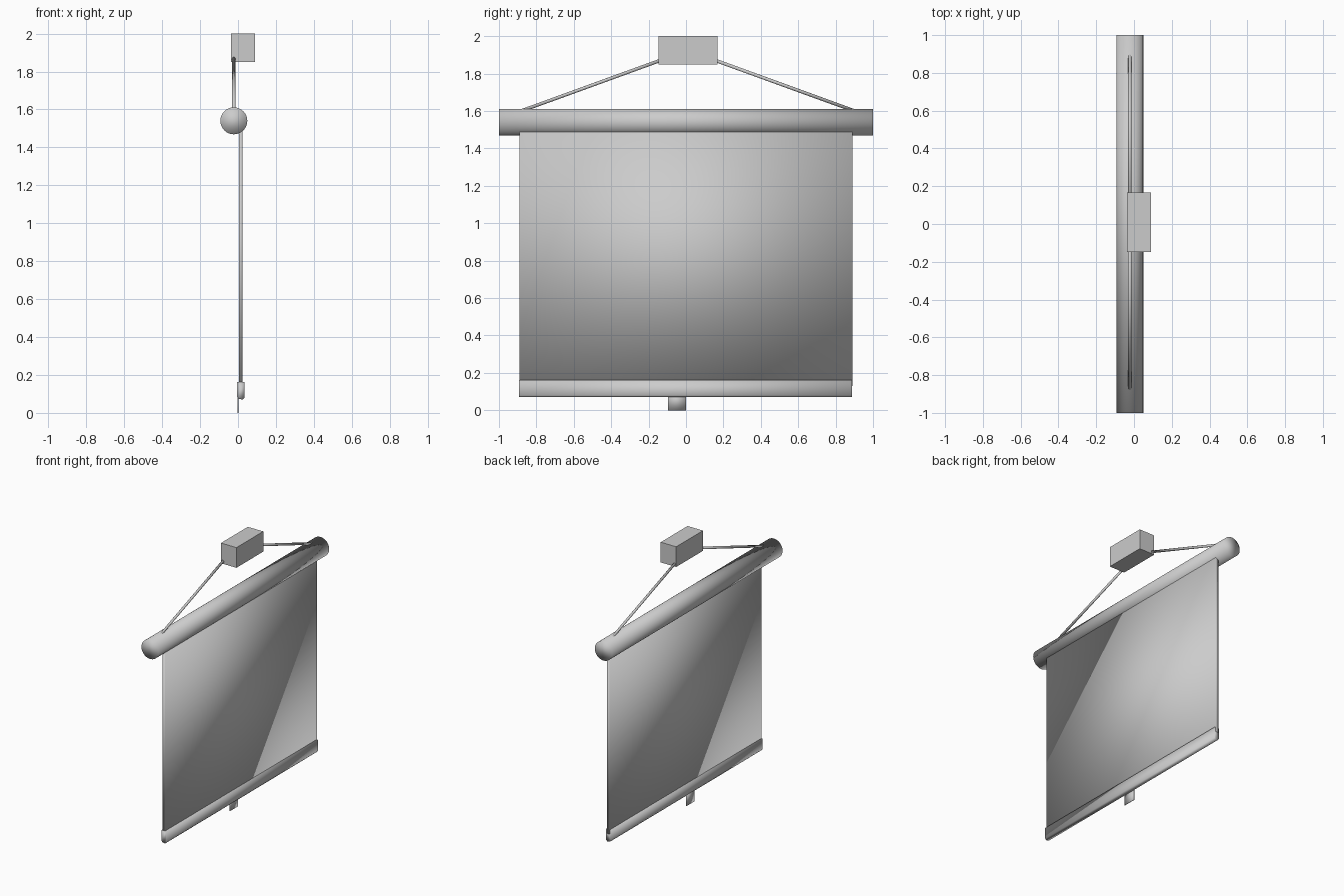
import bpy, bmesh
from mathutils import Vector

if "Cube" in bpy.data.objects:
    bpy.data.objects.remove(bpy.data.objects["Cube"])


def finish(name, bm, smooth):
    bmesh.ops.recalc_face_normals(bm, faces=bm.faces)
    for f in bm.faces:
        f.smooth = smooth
    me = bpy.data.meshes.new(name)
    bm.to_mesh(me)
    bm.free()
    ob = bpy.data.objects.new(name, me)
    bpy.context.collection.objects.link(ob)
    return ob


def box(name, lo, hi, smooth=False):
    bm = bmesh.new()
    bmesh.ops.create_cube(bm, size=1)
    lo, hi = Vector(lo), Vector(hi)
    for v in bm.verts:
        v.co = (lo + hi) / 2 + v.co * (hi - lo)
    return finish(name, bm, smooth)


def rod(name, a, b, radius, sides, smooth=True):
    a, b = Vector(a), Vector(b)
    bm = bmesh.new()
    bmesh.ops.create_cone(bm, cap_ends=True, segments=sides, radius1=radius,
                          radius2=radius, depth=(b - a).length)
    rot = (b - a).to_track_quat('Z', 'Y')
    for v in bm.verts:
        v.co = (a + b) / 2 + rot @ v.co
    return finish(name, bm, smooth)


def extrude_y(name, profile, y0, y1, smooth=True):
    bm = bmesh.new()
    face = bm.faces.new([bm.verts.new((x, y0, z)) for x, z in profile])
    new = bmesh.ops.extrude_face_region(bm, geom=[face])["geom"]
    bmesh.ops.translate(bm, vec=(0, y1 - y0, 0),
                        verts=[v for v in new if isinstance(v, bmesh.types.BMVert)])
    return finish(name, bm, smooth)


# Hanging block at the top
box("hanger_block", (-0.037, -0.147, 1.85), (0.09, 0.168, 2.0))

# Roller housing
rod("roller_tube", (-0.022, -1, 1.54), (-0.022, 1, 1.54), 0.071, 48)

# Two cords from the block down to the housing
for side, label in ((-1, "front"), (1, "back")):
    rod(label + "_cord", (-0.022, 0.01 + side * 0.13, 1.877),
        (-0.022, 0.01 + side * 0.89, 1.601), 0.009, 12)

# Screen cloth
box("screen_cloth", (0.004, -0.89, 0.13), (0.025, 0.89, 1.5), smooth=True)

# Weighted bottom bar with softened lower edges
extrude_y("bottom_bar", [(-0.005, 0.162), (-0.005, 0.085), (0.003, 0.074),
                         (0.026, 0.07), (0.034, 0.08), (0.034, 0.162)], -0.892, 0.888)

# Pull tab
box("pull_tab", (-0.003, -0.097, 0.0), (0.002, 0.0, 0.1), smooth=True)
